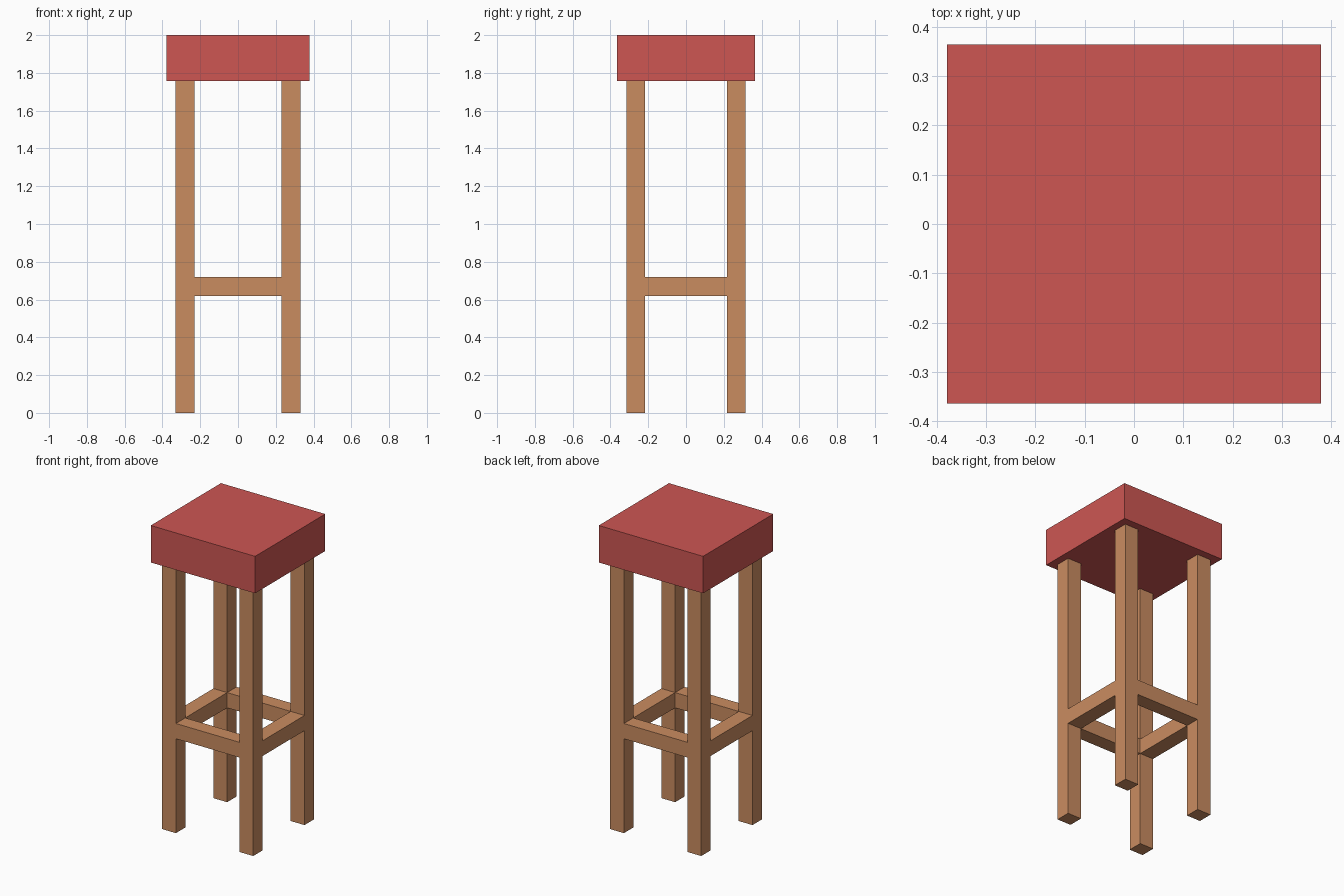
import bpy

cube = bpy.data.objects.get("Cube")
if cube:
    bpy.data.objects.remove(cube, do_unlink=True)


def make_material(name, rgb):
    mat = bpy.data.materials.new(name)
    mat.use_nodes = True
    color = (*rgb, 1.0)
    mat.diffuse_color = color
    bsdf = next(n for n in mat.node_tree.nodes if n.type == "BSDF_PRINCIPLED")
    bsdf.inputs["Base Color"].default_value = color
    return mat


def box(name, center, size, mat):
    bpy.ops.mesh.primitive_cube_add(size=1, location=center)
    obj = bpy.context.object
    obj.name = name
    obj.scale = size
    bpy.ops.object.transform_apply(location=False, rotation=False, scale=True)
    obj.data.materials.append(mat)
    return obj


red = make_material("red_cushion", (0.61, 0.094, 0.086))
wood = make_material("light_wood", (0.59, 0.262, 0.118))

SEAT_BOTTOM, SEAT_TOP = 1.757, 2.0
LEG_X, LEG_Y = 0.281, 0.266        # leg centres
LEG_W, LEG_D = 0.1, 0.097          # leg section
RAIL_Z, RAIL_H = 0.67, 0.1

# Square cushion
box("seat", (0, 0, (SEAT_BOTTOM + SEAT_TOP) / 2),
    (0.758, 0.728, SEAT_TOP - SEAT_BOTTOM), red)

# Four straight legs
for y_name, sy in (("front", -1), ("back", 1)):
    for x_name, sx in (("right", -1), ("left", 1)):
        box(f"{y_name}_{x_name}_leg", (sx * LEG_X, sy * LEG_Y, SEAT_BOTTOM / 2),
            (LEG_W, LEG_D, SEAT_BOTTOM), wood)

# Footrest rails, flush with the legs
for name, s in (("front", -1), ("back", 1)):
    box(f"{name}_rail", (0, s * LEG_Y, RAIL_Z),
        (2 * LEG_X - LEG_W, LEG_D, RAIL_H), wood)
for name, s in (("right", -1), ("left", 1)):
    box(f"{name}_rail", (s * LEG_X, 0, RAIL_Z),
        (LEG_W, 2 * LEG_Y - LEG_D, RAIL_H), wood)
